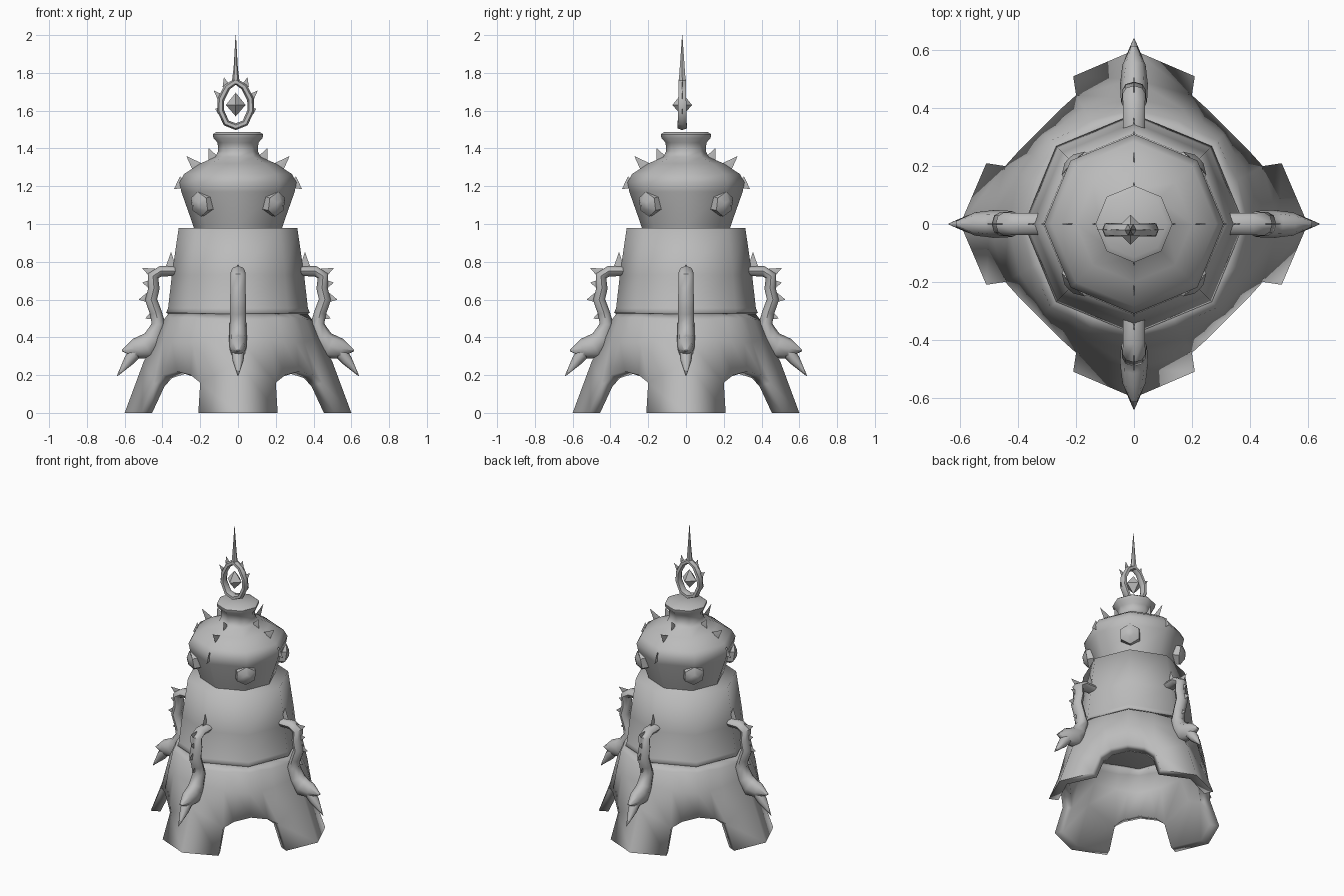
import bpy, bmesh
from math import pi, sin, cos, radians
from mathutils import Vector, Matrix

if "Cube" in bpy.data.objects:
    bpy.data.objects.remove(bpy.data.objects["Cube"])

GREY = (0.5, 0.5, 0.5, 1)
stone = bpy.data.materials.new("grey_stone")
stone.use_nodes = True
stone.diffuse_color = GREY
stone.node_tree.nodes["Principled BSDF"].inputs["Base Color"].default_value = GREY
SIDES = ("left", "back", "right", "front")


def finish(bm, name, angle=50, shell=0):
    """Turn a bmesh into a shaded object; a shell gets thickness and level feet."""
    if not shell:
        bmesh.ops.recalc_face_normals(bm, faces=bm.faces[:])
    mesh = bpy.data.meshes.new(name)
    bm.to_mesh(mesh)
    bm.free()
    mesh.materials.append(stone)
    obj = bpy.data.objects.new(name, mesh)
    bpy.context.collection.objects.link(obj)
    bpy.ops.object.select_all(action='DESELECT')
    obj.select_set(True)
    bpy.context.view_layer.objects.active = obj
    if shell:
        mod = obj.modifiers.new("shell", 'SOLIDIFY')
        mod.thickness, mod.offset = shell, -1
        bpy.ops.object.modifier_apply(modifier="shell")
        for v in obj.data.vertices:
            v.co.z = max(v.co.z, 0)
    if angle:
        bpy.ops.object.shade_smooth_by_angle(angle=radians(angle))
    return obj


def skin(bm, rings, closed=False):
    """Bridge vertex rings, capping the ends unless the chain is closed."""
    n = len(rings[0])
    pairs = list(zip(rings, rings[1:])) + ([(rings[-1], rings[0])] if closed else [])
    for a, b in pairs:
        for i in range(n):
            j = (i + 1) % n
            bm.faces.new((a[i], a[j], b[j], b[i]))
    if not closed:
        bm.faces.new(rings[0][::-1])
        bm.faces.new(rings[-1])


def lathe(name, profile, angle=50, sides=8):
    bm = bmesh.new()
    skin(bm, [[bm.verts.new((r * cos(2 * pi * i / sides), r * sin(2 * pi * i / sides), z))
               for i in range(sides)] for r, z in profile])
    return finish(bm, name, angle)


def tube(bm, path, closed=False, sides=8, y=0):
    """Sweep along (x, z, radius in plane, radius across) points in the xz plane."""
    rings, n = [], len(path)
    for k, (x, z, r, w) in enumerate(path):
        a = path[(k - 1) % n] if closed else path[max(k - 1, 0)]
        b = path[(k + 1) % n] if closed else path[min(k + 1, n - 1)]
        t = Vector((b[0] - a[0], 0, b[1] - a[1])).normalized()
        side = Vector((t.z, 0, -t.x))
        rings.append([bm.verts.new(Vector((x, y, z)) + side * r * cos(2 * pi * i / sides)
                                   + Vector((0, w * sin(2 * pi * i / sides), 0)))
                      for i in range(sides)])
    skin(bm, rings, closed)


def thorn(bm, base, tip, r, y=0):
    """Very thin pointed blade lying in the xz plane."""
    tube(bm, [(*base, r, 0.0015), (*tip, 0.001, 0.0005)], sides=4, y=y)


def spike(bm, base, tip, r, sides=4, r2=0.0):
    base, tip = Vector(base), Vector(tip)
    d = tip - base
    m = Matrix.Translation((base + tip) / 2) @ d.to_track_quat('Z', 'Y').to_matrix().to_4x4()
    bmesh.ops.create_cone(bm, cap_ends=True, segments=sides, radius1=r, radius2=r2,
                          depth=d.length, matrix=m)


def copies(obj, stem, start=0):
    """Repeat an object about the vertical axis, one per side."""
    for k, side in enumerate(SIDES):
        o = obj if k == 0 else obj.copy()
        if k:
            bpy.context.collection.objects.link(o)
        o.name = side + "_" + stem
        o.rotation_euler.z = start + k * pi / 2


# Tower body with a small lip at its foot, head and neck
lathe("body", [(0.355, 0.515), (0.38, 0.53), (0.37, 0.555), (0.35, 0.73), (0.314, 0.98)], 100)
lathe("head", [(0.225, 0.95), (0.24, 1.0), (0.3, 1.17), (0.31, 1.22), (0.285, 1.265),
               (0.2, 1.32), (0.12, 1.355), (0.105, 1.385), (0.108, 1.43),
               (0.13, 1.455), (0.133, 1.475), (0.115, 1.487)])

# Hollow skirt with hips, four legs and arches, from one wedge mirrored around
rows = [
    [(0.365, 0, 0.53), (0.312, 0.13, 0.53), (0.285, 0.194, 0.53), (0.258, 0.258, 0.53)],
    [(0.395, 0, 0.49), (0.358, 0.15, 0.495), (0.322, 0.212, 0.5), (0.288, 0.288, 0.5)],
    [(0.435, 0, 0.4), (0.395, 0.172, 0.39), (0.35, 0.24, 0.375), (0.308, 0.308, 0.37)],
    [(0.5, 0, 0.27), (0.445, 0.2, 0.16), (0.4, 0.25, 0.2), (0.325, 0.325, 0.22)],
    [(0.6, 0, 0), (0.51, 0.21, 0)],
]
bm = bmesh.new()
for quarter in range(4):
    turn = Matrix.Rotation(quarter * pi / 2, 3, 'Z')
    for flip in (1, -1):
        grid = [[bm.verts.new(turn @ Vector((x, y * flip, z))) for x, y, z in row] for row in rows]
        for a, b in zip(grid, grid[1:]):
            for i in range(len(b) - 1):
                bm.faces.new((a[i], b[i], b[i + 1], a[i + 1])[::flip])
bmesh.ops.remove_doubles(bm, verts=bm.verts[:], dist=0.0005)
bm.normal_update()
finish(bm, "skirt_with_legs", 100, shell=0.065)

# Arms: bent tubes with a broad hand, a claw and thorns
bm = bmesh.new()
tube(bm, [(0.31, 0.75, 0.025, 0.037), (0.41, 0.75, 0.028, 0.038), (0.45, 0.725, 0.03, 0.04),
          (0.445, 0.66, 0.03, 0.04), (0.46, 0.6, 0.032, 0.042), (0.435, 0.53, 0.032, 0.042),
          (0.42, 0.47, 0.037, 0.044), (0.445, 0.395, 0.055, 0.047), (0.485, 0.35, 0.068, 0.048),
          (0.55, 0.34, 0.052, 0.04), (0.615, 0.33, 0.003, 0.01)])
tube(bm, [(0.53, 0.335, 0.035, 0.035), (0.575, 0.28, 0.03, 0.03), (0.64, 0.195, 0.002, 0.002)])
for base, tip in (((0.355, 0.77), (0.355, 0.85)), ((0.45, 0.74), (0.505, 0.765)),
                  ((0.475, 0.61), (0.525, 0.6)), ((0.44, 0.52), (0.49, 0.5)),
                  ((0.46, 0.68), (0.505, 0.69))):
    thorn(bm, base, tip, 0.028)
copies(finish(bm, "arm", 55), "arm")

# Thorns on the shoulders of the head
bm = bmesh.new()
for base, tip in (((0.125, 1.33), (0.155, 1.4)), ((0.205, 1.29), (0.272, 1.358)),
                  ((0.285, 1.225), (0.338, 1.185))):
    thorn(bm, base, tip, 0.036)
copies(finish(bm, "head_thorns", 0), "head_thorns")

# Studs on the diagonals
bm = bmesh.new()
spike(bm, (0.2, 0, 1.12), (0.29, 0, 1.105), 0.07, 6, 0.066)
spike(bm, (0.29, 0, 1.105), (0.315, 0, 1.1), 0.066, 6, 0.025)
copies(finish(bm, "stud", 40), "stud", pi / 4)

# Thorned loop finial with a long point
bm = bmesh.new()
cx, cy = -0.012, -0.02
loop = [(0, 1.515), (0.05, 1.535), (0.08, 1.6), (0.078, 1.66), (0.045, 1.725), (0, 1.755)]
loop += [(-x, z) for x, z in loop[-2:0:-1]]
tube(bm, [(x + cx, z, 0.018, 0.028 - (z - 1.515) * 0.025) for x, z in loop], True, 6, cy)
tube(bm, [(cx, 1.74, 0.022, 0.022), (cx, 1.83, 0.011, 0.015), (cx, 2.0, 0.001, 0.001)],
     sides=6, y=cy)
for s in (1, -1):
    for base, tip in (((0.08, 1.67), (0.115, 1.705)), ((0.05, 1.73), (0.062, 1.775)),
                      ((0.085, 1.6), (0.108, 1.61))):
        thorn(bm, (s * base[0] + cx, base[1]), (s * tip[0] + cx, tip[1]), 0.02, cy)
finish(bm, "finial_loop", 45)

# Diamond floating inside the loop
bm = bmesh.new()
for tip in (1.695, 1.57):
    spike(bm, (cx, cy, 1.63), (cx, cy, tip), 0.052)
finish(bm, "finial_diamond", 0)
